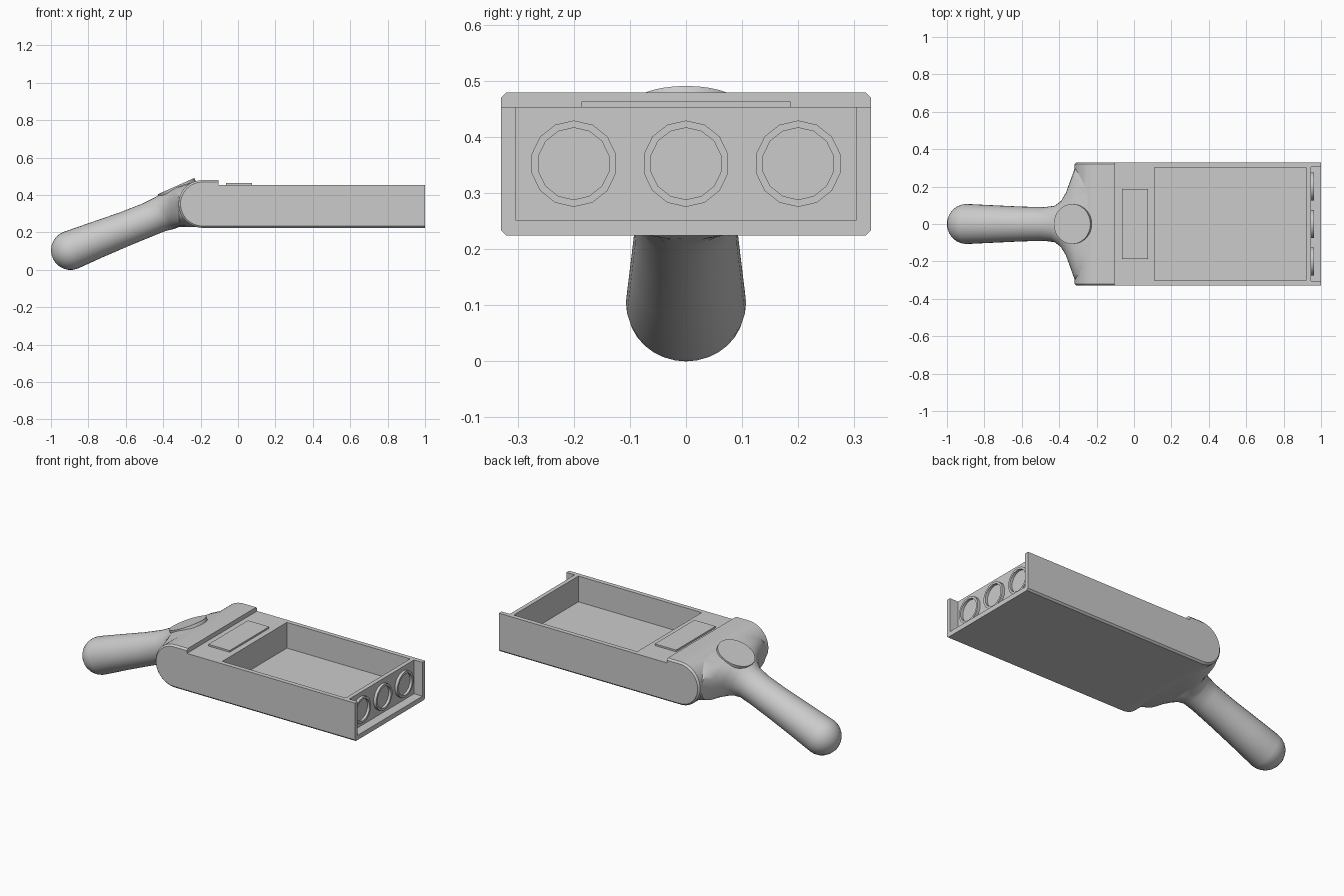
import bpy, bmesh
from math import sin, cos, pi, radians
from mathutils import Vector

if "Cube" in bpy.data.objects:
    bpy.data.objects.remove(bpy.data.objects["Cube"])


def loft(name, loops, angle=30):
    """Skin a list of equal-length closed loops and cap both ends."""
    bm = bmesh.new()
    rows = [[bm.verts.new(p) for p in loop] for loop in loops]
    n = len(rows[0])
    for a, b in zip(rows, rows[1:]):
        for i in range(n):
            j = (i + 1) % n
            bm.faces.new((a[i], a[j], b[j], b[i]))
    bm.faces.new(rows[0][::-1])
    bm.faces.new(rows[-1])
    bmesh.ops.recalc_face_normals(bm, faces=bm.faces)
    me = bpy.data.meshes.new(name)
    bm.to_mesh(me)
    bm.free()
    ob = bpy.data.objects.new(name, me)
    bpy.context.collection.objects.link(ob)
    smooth(ob, angle)
    return ob


def smooth(ob, angle=30):
    bpy.ops.object.select_all(action='DESELECT')
    ob.select_set(True)
    bpy.context.view_layer.objects.active = ob
    bpy.ops.object.shade_smooth_by_angle(angle=radians(angle))


def box(name, lo, hi):
    loops = [[(lo[0], lo[1], z), (hi[0], lo[1], z), (hi[0], hi[1], z), (lo[0], hi[1], z)]
             for z in (lo[2], hi[2])]
    return loft(name, loops)


def boolean(target, other, operation):
    """Apply a boolean and drop the helper object."""
    other.hide_render = True
    mod = target.modifiers.new("bool", 'BOOLEAN')
    mod.operation = operation
    mod.solver = 'EXACT'
    mod.object = other
    bpy.context.view_layer.objects.active = target
    bpy.ops.object.modifier_apply(modifier=mod.name)
    bpy.data.objects.remove(other)


def section(centre, w, h, tilt, power=2.0, n=32):
    """Superellipse across y, tilted in the xz plane."""
    up = Vector((-sin(radians(tilt)), 0, cos(radians(tilt))))
    pts = []
    for i in range(n):
        a = 2 * pi * i / n
        c, s = cos(a), sin(a)
        u = abs(c) ** (2 / power) * (1 if c > 0 else -1)
        v = abs(s) ** (2 / power) * (1 if s > 0 else -1)
        pts.append(Vector(centre) + Vector((0, w * u, 0)) + up * (h * v))
    return pts


# Body: side profile with round rear and raised rear cover, chamfered edges
def body_profile(y, c):
    r, cx, cz = 0.1275 - c, -0.19, 0.3515
    pts = [(1, y, 0.224 + c), (1, y, 0.453), (-0.105, y, 0.453), (-0.105, y, cz + r)]
    for i in range(25):
        a = pi / 2 + pi * i / 24
        pts.append((cx + r * cos(a), y, cz + r * sin(a)))
    return pts


body = loft("body", [body_profile(y, c) for y, c in
                     ((-0.33, 0.01), (-0.32, 0), (0.32, 0), (0.33, 0.01))])

# Handle: rounded end, slim grip, flared neck merging into the body
end, tilt, r = Vector((-0.895, 0, 0.104)), 21, 0.105
axis = Vector((cos(radians(tilt)), 0, sin(radians(tilt))))
loops = []
for i in range(7):
    a = radians(8 + 82 * i / 6)
    loops.append(section(end - axis * (r * cos(a)), r * 1.02 * sin(a), r * sin(a), tilt))
for x, z, w, h, t, p in ((-0.75, 0.162, 0.1, 0.098, 21, 2),
                         (-0.60, 0.220, 0.093, 0.092, 21, 2),
                         (-0.48, 0.268, 0.090, 0.091, 21, 2),
                         (-0.42, 0.295, 0.098, 0.094, 19, 2),
                         (-0.385, 0.310, 0.125, 0.099, 15, 2.1),
                         (-0.36, 0.320, 0.170, 0.104, 10, 2.2),
                         (-0.335, 0.331, 0.245, 0.107, 5, 2.4),
                         (-0.315, 0.338, 0.305, 0.110, 0, 2.8),
                         (-0.25, 0.347, 0.319, 0.119, 0, 4),
                         (-0.18, 0.351, 0.319, 0.122, 0, 5)):
    loops.append(section((x, 0, z), w, h, t, p))
boolean(body, loft("handle", loops), 'UNION')

# Tray pocket and open front recess
boolean(body, box("tray_cutter", (0.109, -0.303, 0.30), (0.92, 0.303, 0.6)), 'DIFFERENCE')
boolean(body, box("front_cutter", (0.945, -0.304, 0.252), (1.1, 0.304, 0.6)), 'DIFFERENCE')
smooth(body, 40)

# Raised plate on top
box("top_plate", (-0.065, -0.186, 0.45), (0.075, 0.186, 0.463))

# Round sockets on the front wall
for k in (-1, 0, 1):
    loft(f"front_ring_{k + 2}", [[(x, 0.2 * k + q * sin(pi * i / 7), 0.352 + q * cos(pi * i / 7))
         for i in range(14)] for q, x in
         ((0.077, 0.944), (0.077, 0.962), (0.064, 0.962), (0.064, 0.947))])

# Tilted round button above the neck
n = Vector((-sin(radians(24)), 0, cos(radians(24))))
u = Vector((cos(radians(24)), 0, sin(radians(24))))
loft("thumb_button", [[Vector((-0.331, 0, 0.447)) + n * d + u * (0.107 * cos(2 * pi * i / 32))
     + Vector((0, 0.107 * sin(2 * pi * i / 32), 0)) for i in range(32)] for d in (-0.022, 0)])
